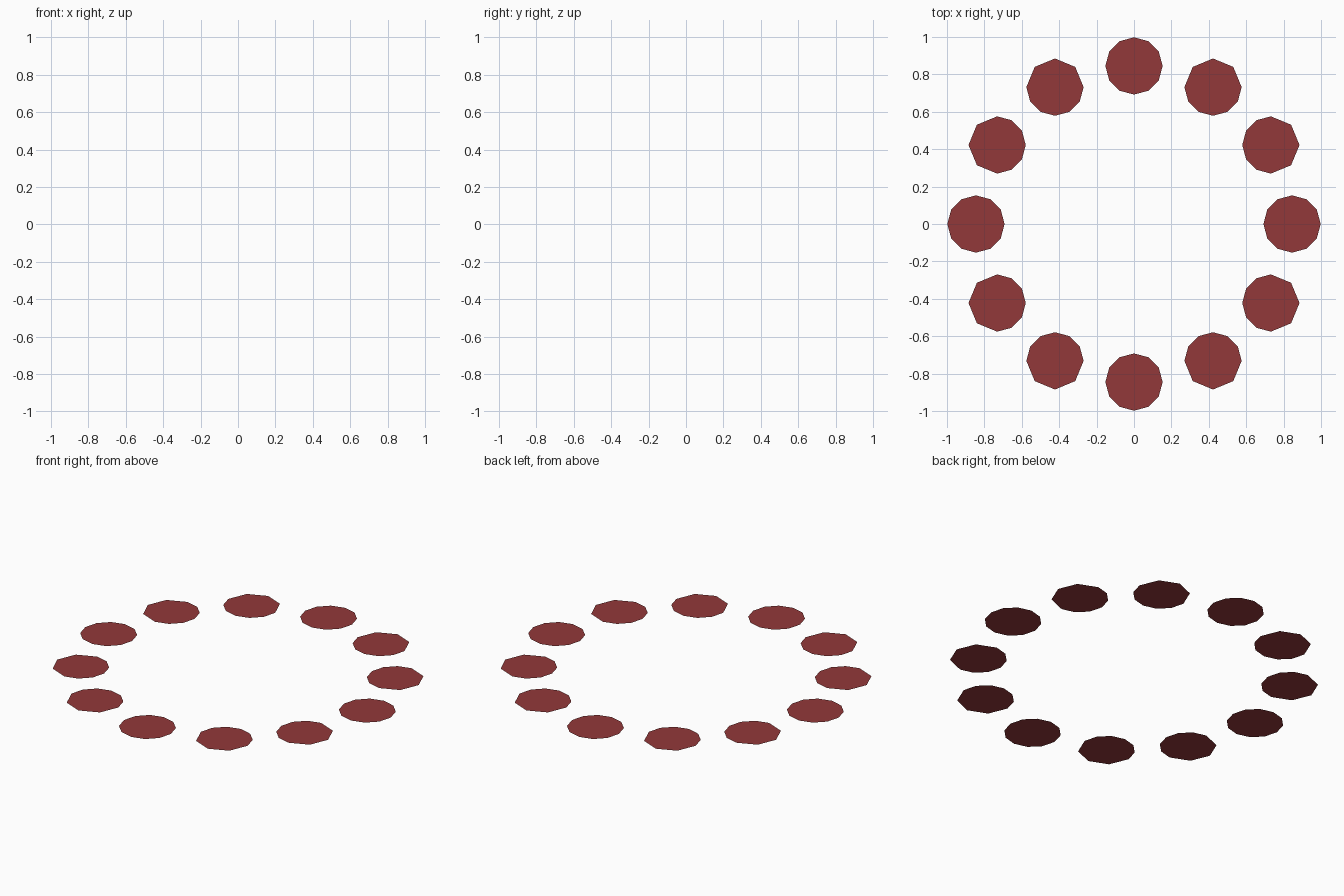
import bpy, bmesh, math

if "Cube" in bpy.data.objects:
    bpy.data.objects.remove(bpy.data.objects["Cube"])

RING_R, DISC_R = 0.845, 0.153

red = bpy.data.materials.new("dark_red")
red.diffuse_color = (0.29, 0.04, 0.042, 1)
red.use_nodes = True
red.node_tree.nodes["Principled BSDF"].inputs["Base Color"].default_value = red.diffuse_color


def disc_angles(i):
    # Discs on the axes are twelve-sided
    if i % 3 == 0:
        return [30 * k for k in range(12)]
    # The others have a coarser outer half, facing the nearest axis
    axis = round(i / 3) * 90
    return [axis + a for a in (-90, -45, 0, 45, 90, 120, 150, 180, 210, 240)]


def flat_disc(name, cx, cy, angles):
    bm = bmesh.new()
    ring = [bm.verts.new((cx + DISC_R * math.cos(math.radians(a)),
                          cy + DISC_R * math.sin(math.radians(a)), 0)) for a in angles]
    bm.faces.new(ring)
    mesh = bpy.data.meshes.new(name)
    bm.to_mesh(mesh)
    bm.free()
    mesh.materials.append(red)
    obj = bpy.data.objects.new(name, mesh)
    bpy.context.collection.objects.link(obj)


# Ring of twelve flat discs
for i in range(12):
    t = math.radians(30 * i)
    flat_disc(f"disc_{i + 1}", RING_R * math.cos(t), RING_R * math.sin(t), disc_angles(i))
